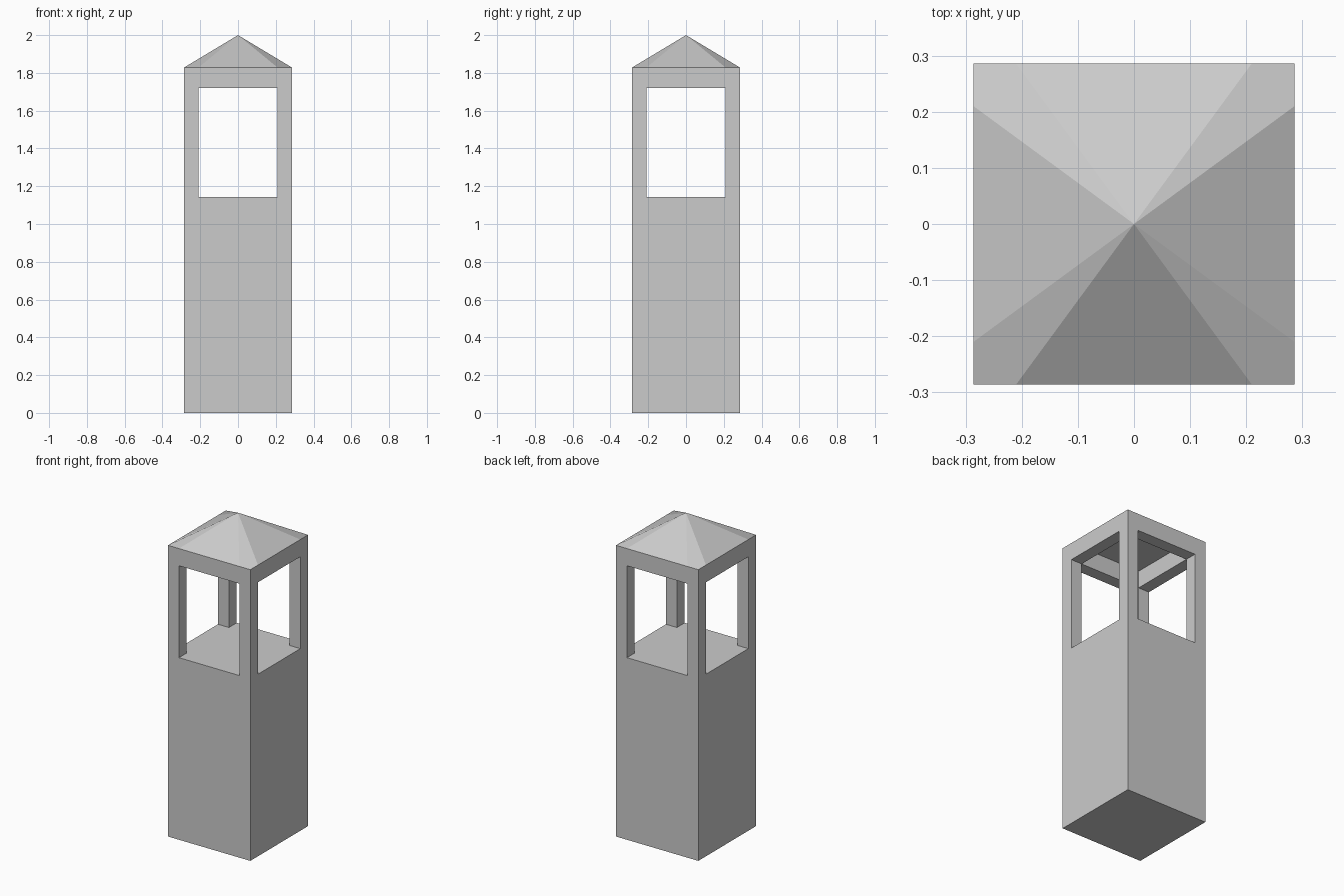
import bpy, bmesh

if "Cube" in bpy.data.objects:
    bpy.data.objects.remove(bpy.data.objects["Cube"])

# Grid lines shared by all parts: outer wall / opening edge, and storey heights
XY = [-0.286, -0.21, 0.21, 0.286]
Z = [0.0, 1.143, 1.72, 1.828]
APEX = 2.0


def solid(i, j, k):
    """Is cell (i, j, k) of the 3x3x3 layout filled?"""
    if not all(0 <= n <= 2 for n in (i, j, k)):
        return False
    if k == 0:
        return True                      # pedestal: full block
    if k == 1:
        return i != 1 and j != 1         # four corner posts
    return not (i == 1 and j == 1)       # top frame: hollow ring


def finish(name, bm):
    bmesh.ops.remove_doubles(bm, verts=bm.verts, dist=1e-5)
    mesh = bpy.data.meshes.new(name)
    bm.to_mesh(mesh)
    bm.free()
    obj = bpy.data.objects.new(name, mesh)
    bpy.context.collection.objects.link(obj)
    return obj


def build_cells(name, cells):
    """Make only the exposed sides of the given cells."""
    bm = bmesh.new()
    for cell in cells:
        for axis in range(3):
            for side in (0, 1):
                near = list(cell)
                near[axis] += 1 if side else -1
                under_roof = axis == 2 and side and cell[2] == 2
                if solid(*near) or under_roof:
                    continue
                u, v = (axis + 1) % 3, (axis + 2) % 3
                ring = [(0, 0), (1, 0), (1, 1), (0, 1)]
                verts = []
                for a, b in (ring if side else ring[::-1]):
                    n = list(cell)
                    n[axis] += side
                    n[u] += a
                    n[v] += b
                    verts.append(bm.verts.new((XY[n[0]], XY[n[1]], Z[n[2]])))
                bm.faces.new(verts)
    return finish(name, bm)


# Pedestal, posts and top frame
build_cells("pedestal", [(i, j, 0) for i in range(3) for j in range(3)])
for x, xn in ((0, "left"), (2, "right")):
    for y, yn in ((0, "front"), (2, "back")):
        build_cells(f"post_{yn}_{xn}", [(x, y, 1)])
build_cells("top_frame", [(i, j, 2) for i in range(3) for j in range(3)
                          if (i, j) != (1, 1)])

# Roof: per quarter turn, one flat triangle and one folded corner face
bm = bmesh.new()
apex = bm.verts.new((0, 0, APEX))
h, w, z = XY[3], XY[2], Z[3]
rim = []
for q in range(4):
    for x, y in ((-w, -h), (w, -h), (h, -h)):
        for _ in range(q):
            x, y = -y, x
        rim.append(bm.verts.new((x, y, z)))
for q in range(4):
    a, b, c, d = (rim[(q * 3 + n) % 12] for n in range(4))
    bm.faces.new((apex, a, b))
    bm.faces.new((apex, b, c, d))
finish("roof", bm)

# Ceiling inside the frame
bm = bmesh.new()
bm.faces.new([bm.verts.new((x, y, z)) for x, y in ((-w, -w), (-w, w), (w, w), (w, -w))])
finish("ceiling", bm)
